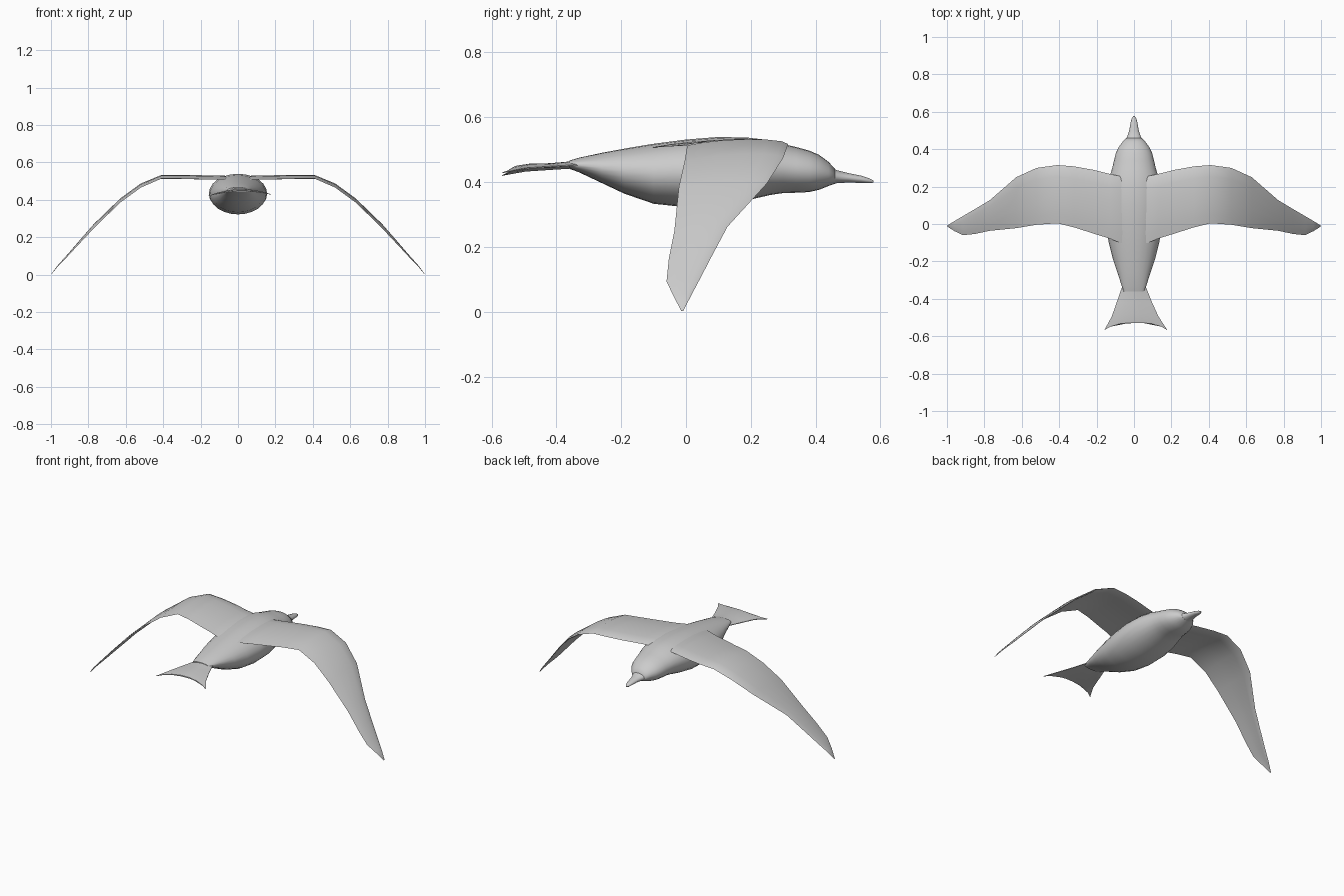
import bpy, math


def loft(name, rings, mirror=False):
    """Skin closed rings of equal point count and cap both ends."""
    n = len(rings[0])
    verts = [p for r in rings for p in r]
    faces = []
    for i in range(len(rings) - 1):
        for j in range(n):
            k = (j + 1) % n
            faces.append((i * n + j, i * n + k, (i + 1) * n + k, (i + 1) * n + j))
    faces.append(tuple(reversed(range(n))))
    faces.append(tuple(range((len(rings) - 1) * n, len(rings) * n)))
    me = bpy.data.meshes.new(name)
    me.from_pydata(verts, [], faces)
    ob = bpy.data.objects.new(name, me)
    bpy.context.collection.objects.link(ob)
    bpy.context.view_layer.objects.active = ob
    ob.select_set(True)
    bpy.ops.object.mode_set(mode='EDIT')
    bpy.ops.mesh.select_all(action='SELECT')
    bpy.ops.mesh.normals_make_consistent(inside=False)
    bpy.ops.object.mode_set(mode='OBJECT')
    bpy.ops.object.shade_smooth_by_angle(angle=math.radians(50))
    ob.select_set(False)
    if mirror:
        ob.modifiers.new("mirror", 'MIRROR')
    return ob


def ellipse(y, hw, z0, z1, n=24):
    zc, hz = (z0 + z1) / 2, (z1 - z0) / 2
    return [(hw * math.cos(2 * math.pi * i / n), y,
             zc + hz * math.sin(2 * math.pi * i / n)) for i in range(n)]


# Body and head: y, half width, bottom z, top z
body = [(-0.36, 0.055, 0.441, 0.466), (-0.33, 0.066, 0.430, 0.475),
        (-0.26, 0.088, 0.397, 0.490), (-0.19, 0.112, 0.364, 0.503),
        (-0.10, 0.135, 0.333, 0.518), (0.0, 0.151, 0.322, 0.531),
        (0.10, 0.156, 0.327, 0.539), (0.19, 0.147, 0.344, 0.537),
        (0.26, 0.128, 0.360, 0.529), (0.30, 0.116, 0.366, 0.517),
        (0.34, 0.107, 0.367, 0.508), (0.38, 0.097, 0.369, 0.497),
        (0.41, 0.083, 0.376, 0.484), (0.44, 0.060, 0.388, 0.462),
        (0.46, 0.040, 0.395, 0.440)]
loft("body", [ellipse(*s) for s in body])

# Beak
beak = [(0.44, 0.052, 0.390, 0.452), (0.465, 0.037, 0.396, 0.437),
        (0.50, 0.025, 0.398, 0.428), (0.54, 0.019, 0.397, 0.420),
        (0.565, 0.012, 0.396, 0.412), (0.578, 0.003, 0.398, 0.405)]
loft("beak", [ellipse(*s, n=14) for s in beak])

# Wings: x, leading y, trailing y, leading z, trailing z, thickness
wing = [(0.03, 0.235, -0.09, 0.498, 0.498, 0.018),
        (0.07, 0.255, -0.103, 0.512, 0.507, 0.020),
        (0.13, 0.268, -0.078, 0.513, 0.508, 0.020),
        (0.22, 0.290, -0.050, 0.515, 0.510, 0.020),
        (0.32, 0.308, -0.018, 0.517, 0.513, 0.019),
        (0.41, 0.315, 0.004, 0.517, 0.513, 0.018),
        (0.52, 0.300, -0.004, 0.475, 0.465, 0.017),
        (0.63, 0.250, -0.022, 0.396, 0.385, 0.016),
        (0.77, 0.128, -0.036, 0.262, 0.248, 0.015),
        (0.85, 0.080, -0.053, 0.172, 0.163, 0.012),
        (0.915, 0.042, -0.060, 0.099, 0.093, 0.008),
        (0.96, 0.016, -0.038, 0.050, 0.047, 0.006),
        (0.998, -0.008, -0.014, 0.003, 0.001, 0.002)]
CHORD = [0.0, 0.06, 0.2, 0.4, 0.65, 0.85, 1.0]


def airfoil(x, yl, yt, zl, zt, th):
    def pt(t, side):
        camber = 0.6 * th * math.sin(math.pi * t)
        half = 0.5 * th * min(1.0, 3.2 * math.sqrt(t)) * (1 - t) ** 0.6
        return (x, yl + (yt - yl) * t, zl + (zt - zl) * t + camber + side * half)
    return [pt(t, 1) for t in CHORD] + [pt(t, -1) for t in CHORD[-2:0:-1]]


loft("wings", [airfoil(*s) for s in wing], mirror=True)

# Forked tail: y, half width, centre x, centre z, edge droop, fork depth
tail = [(-0.30, 0.060, 0.0, 0.462, 0.008, 0.0),
        (-0.34, 0.065, 0.0, 0.458, 0.010, 0.0),
        (-0.42, 0.095, 0.002, 0.451, 0.008, 0.0),
        (-0.48, 0.125, 0.006, 0.450, 0.012, 0.015),
        (-0.528, 0.169, 0.010, 0.446, 0.022, 0.04)]
SPAN = [-1, -0.8, -0.5, -0.2, 0, 0.2, 0.5, 0.8, 1]


def tail_ring(y, hw, cx, z, droop, fork):
    def pt(u, side):
        half = 0.007 * (1 - 0.75 * abs(u)) * (1 if y > -0.5 else 0.5)
        return (cx + hw * u, y - fork * abs(u) ** 3,
                z - droop * u * u + 0.004 * u + side * half)
    return [pt(u, 1) for u in SPAN] + [pt(u, -1) for u in reversed(SPAN)]


loft("tail", [tail_ring(*s) for s in tail])
